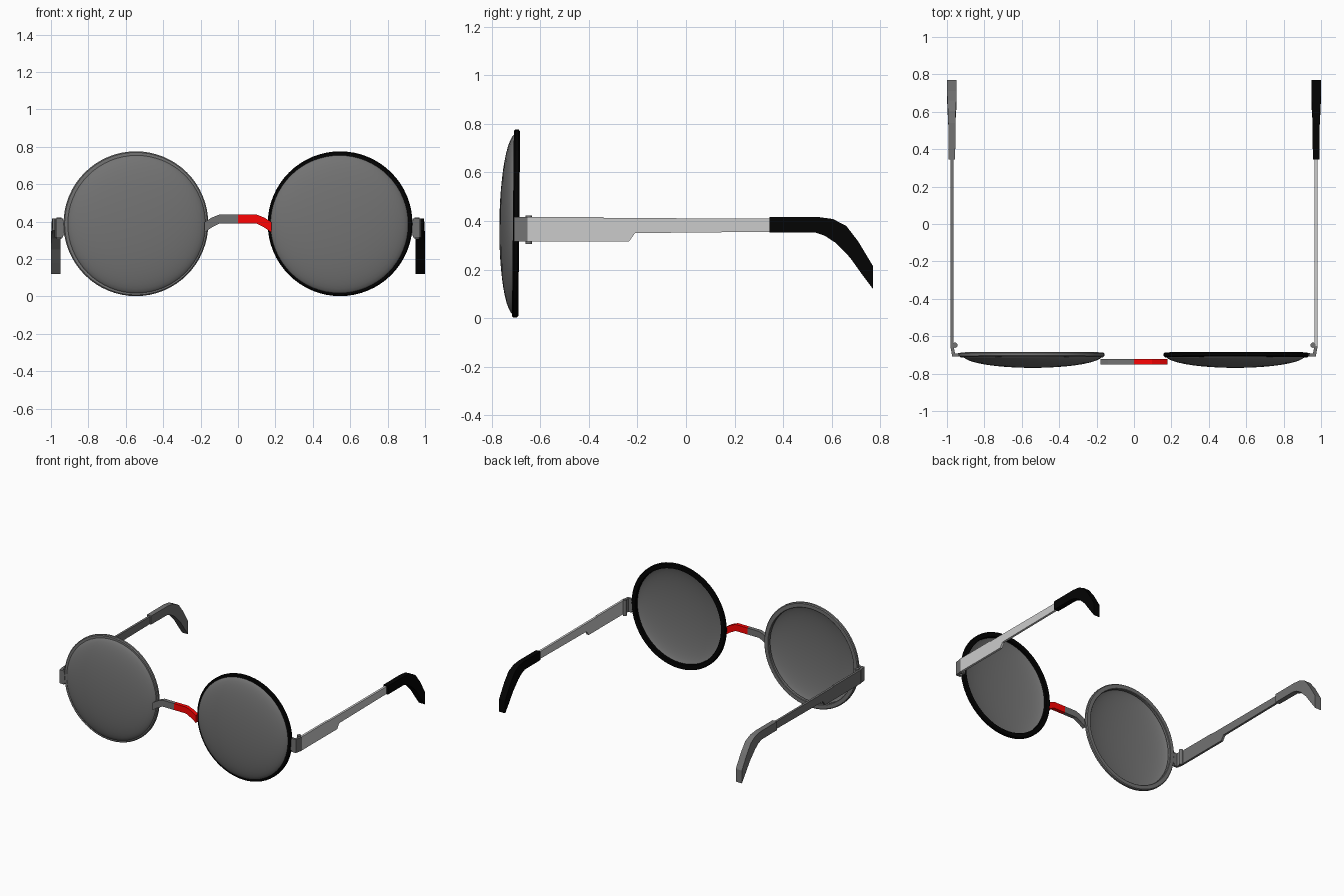
import bpy, bmesh, math
from mathutils import Matrix

if "Cube" in bpy.data.objects:
    bpy.data.objects.remove(bpy.data.objects["Cube"])

CX, CZ, RIM_Y = 0.546, 0.389, -0.700


def material(name, rgb):
    m = bpy.data.materials.new(name)
    m.diffuse_color = (*rgb, 1)
    m.use_nodes = True
    m.node_tree.nodes["Principled BSDF"].inputs["Base Color"].default_value = m.diffuse_color
    return m


BLACK = material("black_plastic", (0.001, 0.001, 0.001))
RED = material("red_enamel", (1.0, 0.001, 0.001))
DARK = material("dark_grey", (0.17, 0.17, 0.17))


def finish(name, bm, side, mat=DARK, smooth=False, normals=True):
    # Parts are modelled on the +x side and reflected; the left side is all dark grey
    if side < 0:
        bmesh.ops.scale(bm, vec=(-1, 1, 1), verts=bm.verts)
        bmesh.ops.reverse_faces(bm, faces=bm.faces)
    if normals:
        bmesh.ops.recalc_face_normals(bm, faces=bm.faces)
    me = bpy.data.meshes.new(name)
    bm.to_mesh(me)
    bm.free()
    ob = bpy.data.objects.new(name, me)
    bpy.context.collection.objects.link(ob)
    if side < 0:
        mat = DARK
    if mat:
        me.materials.append(mat)
    if smooth:
        bpy.context.view_layer.objects.active = ob
        ob.select_set(True)
        bpy.ops.object.shade_smooth_by_angle(angle=math.radians(40))
        ob.select_set(False)


def loft(sections):
    # Skin a row of equal-sized closed cross-sections and cap both ends
    bm = bmesh.new()
    rows = [[bm.verts.new(p) for p in s] for s in sections]
    n = len(rows[0])
    for a, b in zip(rows, rows[1:]):
        for i in range(n):
            j = (i + 1) % n
            bm.faces.new((a[i], a[j], b[j], b[i]))
    bm.faces.new(rows[0])
    bm.faces.new(rows[-1])
    return bm


def lathe(profile, closed, centre, segs=64):
    # Spin (radius, y offset) points around the lens axis
    bm = bmesh.new()
    vs = [bm.verts.new((r, y, 0)) for r, y in profile]
    pairs = list(zip(vs, vs[1:])) + ([(vs[-1], vs[0])] if closed else [])
    edges = [bm.edges.new(p) for p in pairs]
    bmesh.ops.spin(bm, geom=vs + edges, cent=(0, 0, 0), axis=(0, 1, 0),
                   angle=math.tau, steps=segs)
    bmesh.ops.remove_doubles(bm, verts=bm.verts, dist=1e-5)
    bmesh.ops.transform(bm, verts=bm.verts,
                        matrix=Matrix.Translation(centre) @ Matrix.Rotation(-0.01, 4, 'X'))
    return bm


for side, tag in ((1, "right"), (-1, "left")):
    # Round rim with softened corners
    rim = [(0.350, -0.009), (0.354, -0.013), (0.381, -0.013), (0.387, -0.007),
           (0.387, 0.007), (0.381, 0.013), (0.354, 0.013), (0.350, 0.009)]
    finish(f"rim_{tag}", lathe(rim, True, (CX, RIM_Y, CZ)), side, BLACK, True)

    # Shallow domed lens
    dome = [(0.373 * math.sin(t), -0.003 - 0.066 * math.cos(t))
            for t in (i * math.pi / 24 for i in range(13))]
    bm = lathe(dome, False, (CX - 0.004, RIM_Y, CZ - 0.003))
    bmesh.ops.recalc_face_normals(bm, faces=bm.faces)
    apex = min(bm.faces, key=lambda f: f.calc_center_median().y)
    if apex.normal.y > 0:
        bmesh.ops.reverse_faces(bm, faces=bm.faces)
    finish(f"lens_{tag}", bm, side, DARK, True, normals=False)

    # Half of the bent bridge: x, bottom z, top z
    path = [(0, 0.391, 0.439), (0.097, 0.391, 0.439), (0.14, 0.369, 0.422),
            (0.178, 0.343, 0.398)]
    finish(f"bridge_{tag}", loft([[(x, -0.75, a), (x, -0.722, a), (x, -0.722, b),
                                   (x, -0.75, b)] for x, a, b in path]), side, RED)

    # Lug between rim and hinge
    finish(f"rim_lug_{tag}", loft([[(x, -0.708, 0.325), (x, -0.690, 0.325),
                                    (x, -0.690, 0.405), (x, -0.708, 0.405)]
                                   for x in (0.915, 0.942)]), side)

    # Angled end piece wrapping the corner
    plan = [(0.935, -0.709), (0.972, -0.709), (0.982, -0.652), (0.965, -0.652),
            (0.957, -0.692), (0.935, -0.692)]
    finish(f"end_piece_{tag}", loft([[(x, y, z) for x, y in plan]
                                     for z in (0.315, 0.416)]), side)

    # Hinge pin
    bm = bmesh.new()
    bmesh.ops.create_cone(bm, cap_ends=True, segments=16, radius1=0.014, radius2=0.014,
                          depth=0.116, matrix=Matrix.Translation((0.957, -0.648, 0.364)))
    finish(f"hinge_pin_{tag}", bm, side, DARK, True)

    # Temple arm, deeper near the hinge
    arm = [(-0.652, 0.315), (-0.235, 0.315), (-0.21, 0.35), (0.40, 0.356),
           (0.40, 0.410), (-0.34, 0.412), (-0.34, 0.416), (-0.652, 0.416)]
    finish(f"temple_{tag}", loft([[(x, y, z) for y, z in arm]
                                  for x in (0.965, 0.981)]), side, None)

    # Curved ear tip: top (y, z), bottom (y, z), half width
    tip = [(0.345, 0.417, 0.345, 0.353, 0.018), (0.54, 0.417, 0.53, 0.353, 0.019),
           (0.605, 0.408, 0.57, 0.340, 0.021), (0.66, 0.380, 0.615, 0.311, 0.024),
           (0.71, 0.315, 0.675, 0.250, 0.025), (0.77, 0.215, 0.725, 0.180, 0.025),
           (0.77, 0.200, 0.77, 0.120, 0.025)]
    finish(f"ear_tip_{tag}", loft([[(0.974 - w, y0, z0), (0.974 + w, y0, z0),
                                    (0.974 + w, y1, z1), (0.974 - w, y1, z1)]
                                   for y0, z0, y1, z1, w in tip]), side, BLACK)
